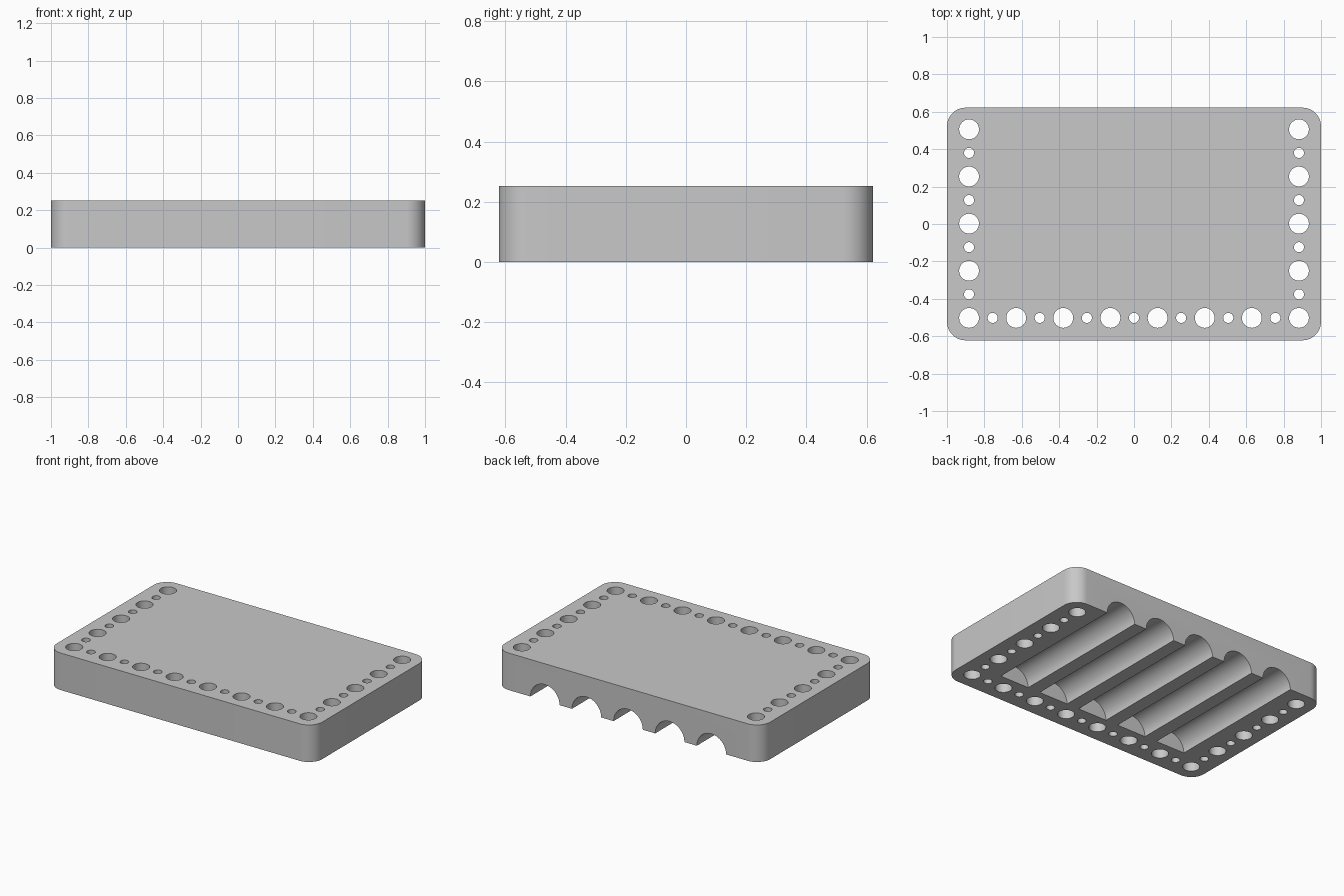
import bpy
import math
from mathutils import Matrix

if "Cube" in bpy.data.objects:
    bpy.data.objects.remove(bpy.data.objects["Cube"], do_unlink=True)

HALF_X, HALF_Y, HEIGHT = 1.0, 0.622, 0.252
CORNER, PITCH = 0.1, 0.252
COL_X, ROW_Y = 0.882, -0.502          # hole column and hole row positions
GROOVE_R, GROOVE_PITCH, GROOVE_END = 0.11, 0.3135, -0.4

grey = bpy.data.materials.new("light grey")
grey.use_nodes = True
colour = (0.58, 0.58, 0.58, 1)
grey.diffuse_color = colour
grey.node_tree.nodes["Principled BSDF"].inputs["Base Color"].default_value = colour


def prism(name, outline, depth, matrix=Matrix()):
    """Extrude a counter-clockwise outline along its local z."""
    n = len(outline)
    verts = [matrix @ Matrix.Translation((x, y, z)).translation
             for z in (0, depth) for x, y in outline]
    faces = [list(range(n))[::-1], list(range(n, 2 * n))]
    faces += [[i, (i + 1) % n, n + (i + 1) % n, n + i] for i in range(n)]
    mesh = bpy.data.meshes.new(name)
    mesh.from_pydata(verts, [], faces)
    mesh.materials.append(grey)
    obj = bpy.data.objects.new(name, mesh)
    bpy.context.collection.objects.link(obj)
    return obj


def arc(cx, cy, r, start, sweep, steps):
    return [(cx + r * math.cos(math.radians(start + sweep * i / steps)),
             cy + r * math.sin(math.radians(start + sweep * i / steps)))
            for i in range(steps + 1)]


# Block with rounded vertical corners
outline = []
for k, (sx, sy) in enumerate([(1, 1), (-1, 1), (-1, -1), (1, -1)]):
    outline += arc(sx * (HALF_X - CORNER), sy * (HALF_Y - CORNER), CORNER, 90 * k, 90, 12)
block = prism("storage_block", outline, HEIGHT)
cutters = []

# Large and small holes alternate along the front row and both side columns
places = [(-COL_X + i * PITCH / 2, ROW_Y, i) for i in range(15)]
places += [(side * COL_X, ROW_Y + i * PITCH / 2, i) for side in (-1, 1) for i in range(1, 9)]
for x, y, i in places:
    radius = 0.027 if i % 2 else 0.053
    ring = arc(x, y, radius, 0, 360, 32)[:-1]
    cutters.append(prism("hole_cutter", ring, HEIGHT + 0.2, Matrix.Translation((0, 0, -0.1))))

# Half-round grooves underneath, open at the back
lay_down = Matrix.Rotation(math.radians(90), 4, "X")
for i in range(-2, 3):
    half = [(-GROOVE_R, -0.1), (GROOVE_R, -0.1)] + arc(0, 0, GROOVE_R, 0, 180, 32)
    place = Matrix.Translation((i * GROOVE_PITCH, HALF_Y + 0.1, 0)) @ lay_down
    cutters.append(prism("groove_cutter", half, HALF_Y + 0.1 - GROOVE_END, place))

# Cut everything out of the block
collection = bpy.data.collections.new("cutters")
bpy.context.scene.collection.children.link(collection)
for cutter in cutters:
    cutter.hide_render = True
    bpy.context.collection.objects.unlink(cutter)
    collection.objects.link(cutter)
cut = block.modifiers.new("cut", "BOOLEAN")
cut.operation = "DIFFERENCE"
cut.solver = "EXACT"
cut.operand_type = "COLLECTION"
cut.collection = collection

bpy.ops.object.select_all(action="DESELECT")
block.select_set(True)
bpy.context.view_layer.objects.active = block
bpy.ops.object.modifier_apply(modifier="cut")
for cutter in cutters:
    bpy.data.objects.remove(cutter, do_unlink=True)
bpy.data.collections.remove(collection)
bpy.ops.object.shade_smooth_by_angle(angle=math.radians(30))
